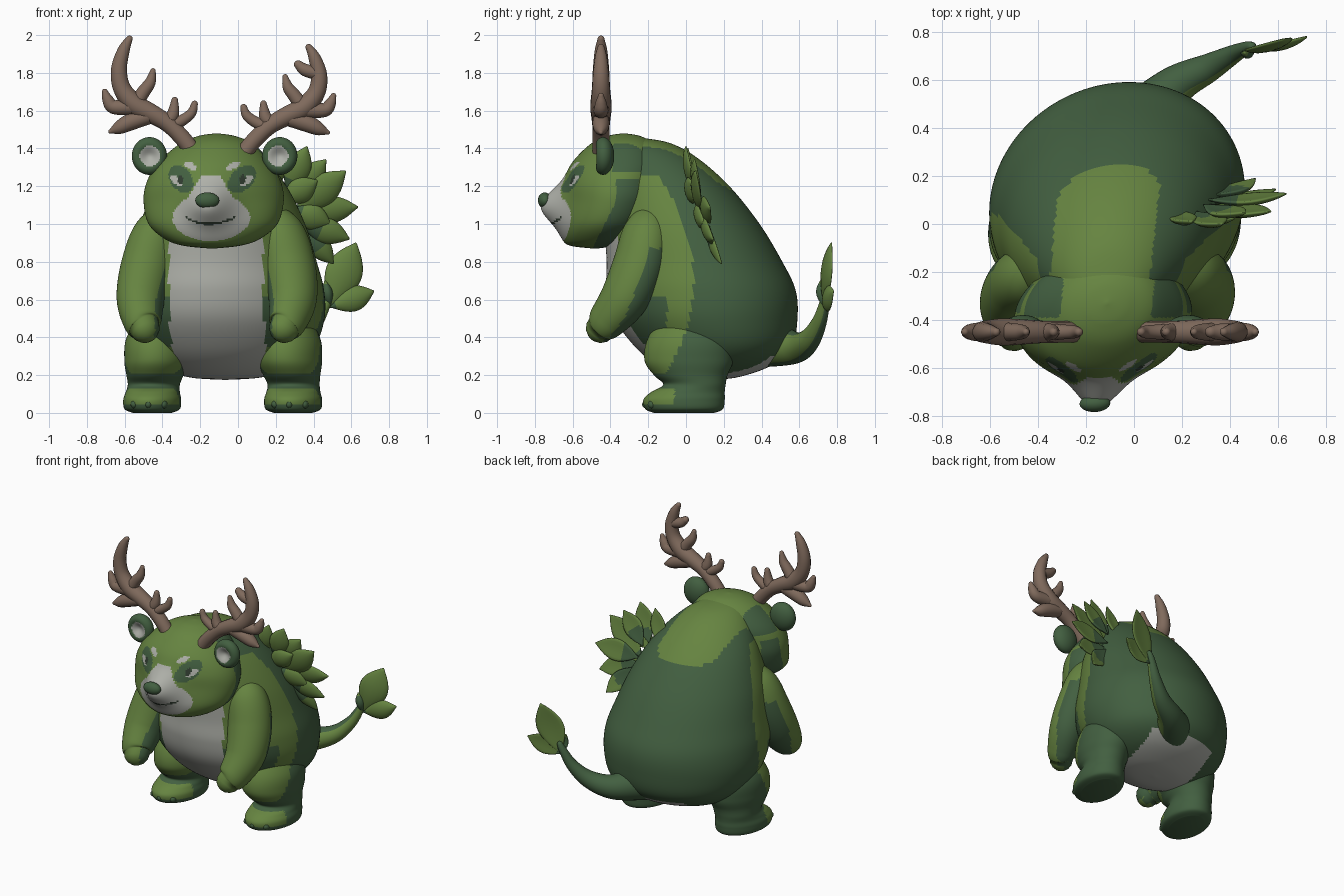
import bpy, bmesh
from math import sin, cos, pi, exp
from mathutils import Vector

if "Cube" in bpy.data.objects:
    bpy.data.objects.remove(bpy.data.objects["Cube"])

COLOURS = {
    "dark_green": (.055, .115, .052), "leaf_green": (.132, .23, .052),
    "pale_grey": (.43, .44, .40), "antler_brown": (.215, .145, .108),
    "mouth_dark": (.03, .045, .03)}
MATS = []
for mat_name, rgb in COLOURS.items():
    m = bpy.data.materials.new(mat_name)
    m.use_nodes = True
    m.diffuse_color = (*rgb, 1)
    m.node_tree.nodes["Principled BSDF"].inputs["Base Color"].default_value = (*rgb, 1)
    MATS.append(m)
DARK, LIGHT, GREY, BROWN, MOUTH = range(5)


def finish(name, bm, rule, deform=None, lean=True):
    """Colour faces by rule, lean the model sideways and make the object."""
    if deform:
        for v in bm.verts:
            deform(v.co)
    bmesh.ops.recalc_face_normals(bm, faces=bm.faces)
    bm.normal_update()
    for f in bm.faces:
        f.smooth = True
        f.material_index = rule(f.calc_center_median(), f.normal)
    if lean:
        for v in bm.verts:
            v.co.x += -.08 + .1 * v.co.y
    me = bpy.data.meshes.new(name)
    bm.to_mesh(me)
    bm.free()
    for mat in MATS:
        me.materials.append(mat)
    ob = bpy.data.objects.new(name, me)
    bpy.context.scene.collection.objects.link(ob)


def spline(pts, steps):
    """Catmull-Rom through tuples of any length."""
    out = []
    for i in range(len(pts) - 1):
        a, b, c, d = (pts[max(i - 1, 0)], pts[i], pts[i + 1], pts[min(i + 2, len(pts) - 1)])
        for k in range(steps):
            t = k / steps
            out.append([q + t / 2 * (r - p + t * (2*p - 5*q + 4*r - s + t * (3*(q - r) + s - p)))
                        for p, q, r, s in zip(a, b, c, d)])
    return out + [list(pts[-1])]


def skin(rings):
    """Skin a list of equal rings and cap both ends."""
    bm = bmesh.new()
    rows = [[bm.verts.new(p) for p in ring] for ring in rings]
    n = len(rows[0])
    for a, b in zip(rows, rows[1:]):
        for j in range(n):
            k = (j + 1) % n
            bm.faces.new((a[j], a[k], b[k], b[j]))
    bm.faces.new(rows[0][::-1])
    bm.faces.new(rows[-1])
    return bm


def stack(sections, segs, steps, side=1):
    """Loft of level ellipses: (z, y centre, x centre, x radius, y radius)."""
    return skin([[(side * x + max(rx, .004) * cos(2*pi*j/segs),
                   y + max(ry, .004) * sin(2*pi*j/segs), z) for j in range(segs)]
                 for z, y, x, rx, ry in spline(sections, steps)])


def tube(path, ref, segs=16, steps=6):
    """Round-ended tapering tube along (x, y, z, radius) points."""
    pts = spline(path, steps)
    cen = [Vector(p[:3]) for p in pts]
    last = len(pts) - 1
    rows = []
    for i, p in enumerate(pts):
        t = (cen[min(i + 1, last)] - cen[max(i - 1, 0)]).normalized()
        u = (Vector(ref) - t * t.dot(Vector(ref))).normalized()
        w = t.cross(u)
        caps = [0]
        if i == 0:
            caps = [-1.5, -1.2, -.8, -.4, 0]
        if i == last:
            caps = [0, .4, .8, 1.2, 1.5]
        for a in caps:
            r = max(p[3], .004)
            c = cen[i] + t * r * sin(a)
            rows.append([c + r * cos(a) * (u * cos(2*pi*j/segs) + w * sin(2*pi*j/segs))
                         for j in range(segs)])
    return skin(rows)


def blob(name, centre, radii, rule, deform=None, segs=32):
    bm = bmesh.new()
    bmesh.ops.create_uvsphere(bm, u_segments=segs, v_segments=segs // 2, radius=1)
    for v in bm.verts:
        v.co = Vector(c + r * q for c, r, q in zip(centre, radii, v.co))
    finish(name, bm, rule, deform)


def oval(p, x, z, rx, rz, slant=0):
    d = abs(p.x) - x
    return (d / rx) ** 2 + ((p.z - z - slant * d) / rz) ** 2 < 1


def flank_edge(z):
    return .04 - .6 * (z - .7) ** 2


# Body: pear-shaped trunk with grey belly, light flanks and a light saddle
def body_rule(p, n):
    d = abs(p.x)
    if d < .25 and (p.y < -.1 and p.z < 1.1 or n.z < -.45 and p.z < .3):
        return GREY
    s = abs(p.x + .04)
    if s < .21 and p.z > 1.17 + 3 * max(0, s - .08) ** 2:
        return LIGHT
    if p.y < -.1 and .35 < p.z < .62:
        return DARK
    return LIGHT if p.y < flank_edge(p.z) and p.z < 1.26 else DARK


finish("body", stack([
    (.175, .13, 0, .01, .01), (.19, .13, 0, .2, .15), (.25, .15, 0, .36, .3),
    (.35, .145, 0, .47, .415), (.5, .105, 0, .525, .485), (.65, .08, 0, .525, .5),
    (.8, .045, 0, .49, .465), (1, -.02, 0, .435, .41), (1.2, -.09, 0, .345, .32),
    (1.35, -.17, 0, .235, .23), (1.43, -.23, 0, .13, .14), (1.46, -.28, 0, .01, .01)],
    144, 9), body_rule)


# Head: loft with a pushed-out muzzle and painted face
def head_rule(p, n):
    d, z = abs(p.x), p.z
    if p.y < -.48:
        if d < .13 and abs(z - 1.0 - 2.2 * d * d) < .006:
            return MOUTH
        if oval(p, .165, 1.235, .016, .026):
            return MOUTH
        if oval(p, .185, 1.23, .034, .024, .4) or oval(p, .112, 1.308, .034, .02, .4):
            return GREY
        if oval(p, .162, 1.238, .07, .068, .4):
            return DARK
        if oval(p, 0, 1.035, .205, .125) or (1.05 < z < 1.255 and d < .05 + .6 * (1.255 - z)):
            return GREY
    if z > 1.27:
        return DARK if p.y > -.39 and d > .19 else LIGHT
    return DARK if z < 1.235 and -.37 - .5 * max(0, 1.12 - z) < p.y < -.25 else LIGHT


def muzzle(co):
    if co.y < -.4:
        co.y -= .125 * exp(-(co.x / .115) ** 2 - ((co.z - 1.1) / .105) ** 2)


finish("head", stack([
    (.87, -.48, -.01, .01, .01), (.885, -.49, -.01, .15, .12), (.92, -.46, -.01, .25, .19),
    (1, -.425, -.01, .34, .235), (1.12, -.39, -.01, .37, .25), (1.22, -.38, -.01, .355, .255),
    (1.32, -.36, -.01, .3, .245), (1.42, -.34, 0, .2, .17), (1.465, -.33, 0, .1, .09),
    (1.48, -.33, 0, .005, .005)], 200, 11), head_rule, muzzle)
blob("nose", (-.008, -.748, 1.125), (.064, .036, .042), lambda p, n: DARK)


# Legs with feet and claws
def leg_rule(p, n):
    if p.z > .21:
        return LIGHT if p.y < flank_edge(p.z) else DARK
    return LIGHT if .045 < p.z < .13 and p.y < -.06 else DARK


for side, label in ((1, "left"), (-1, "right")):
    finish(label + "_leg", stack([
        (0, -.01, .373, .1, .16), (.02, -.01, .373, .145, .205), (.07, -.01, .373, .152, .215),
        (.11, .01, .372, .142, .195), (.15, .045, .37, .137, .165), (.2, .025, .362, .15, .195),
        (.28, .015, .35, .172, .235), (.4, .02, .345, .165, .22), (.55, .02, .32, .1, .12),
        (.6, .02, .32, .01, .01)], 72, 8, side), leg_rule)
    for i in (-1, 0, 1):
        blob(label + "_claw", (side * .373 + i * .078, -.207 + .03 * abs(i), .045),
             (.02, .026, .022), lambda p, n: DARK, segs=16)

    # Arms: light in front, dark along the rear and inner edge
    finish(label + "_arm", tube([
        (side * x, y, z, r) for x, y, z, r in (
            (.25, -.18, 1.06, .07), (.325, -.21, .95, .125), (.375, -.25, .78, .138),
            (.402, -.325, .61, .128), (.385, -.42, .485, .102), (.37, -.45, .45, .08))],
        (1, 0, 0), 56, 12),
        lambda p, n: DARK if (n.y > .25 or n.x * side < -.75) and p.z < .87 else LIGHT)

    # Ears: flattened balls with a dished grey inside
    def dish(co):
        if co.y < -.44:
            co.y += .05 * exp(-((abs(co.x) - .345) ** 2 + (co.z - 1.36) ** 2) / .0025)

    blob(label + "_ear", (side * .345, -.44, 1.36), (.093, .06, .1),
         lambda p, n: GREY if p.y < -.44 and oval(p, .338, 1.36, .055, .055) else DARK, dish, 64)

    # Antlers: main beam and tines, as (distance from middle, z, radius)
    tall = .92 if side > 0 else 1
    branches = {
        "beam": ((.13, 1.37, .045), (.19, 1.45, .045), (.27, 1.53, .046), (.36, 1.585, .052),
                 (.45, 1.635, .056), (.515, 1.72, .048), (.53, 1.82, .043),
                 (.505, 1.92, .033), (.475, 1.98, .018)),
        "outer_tine": ((.47, 1.62, .045), (.56, 1.62, .038), (.59, 1.66, .03), (.605, 1.7, .016)),
        "low_tine": ((.38, 1.57, .045), (.47, 1.54, .046), (.53, 1.51, .036), (.575, 1.49, .012)),
        "inner_tine": ((.44, 1.64, .04), (.4, 1.7, .036), (.365, 1.75, .03), (.35, 1.81, .015)),
        "brow_tine": ((.28, 1.53, .036), (.245, 1.58, .034), (.235, 1.655, .018)),
        "base_tine": ((.25, 1.52, .034), (.185, 1.555, .03), (.145, 1.59, .026), (.13, 1.635, .018)),
        "top_tine": ((.52, 1.83, .036), (.455, 1.85, .034), (.42, 1.88, .024))}
    for part, pts in branches.items():
        if part == "top_tine" and side < 0:
            continue
        finish(label + "_antler_" + part, tube(
            [(-.1 + side * x, -.45, 1.42 + (z - 1.42) * tall, r) for x, z, r in pts],
            (0, 1, 0), 14, 5), lambda p, n: BROWN, lean=False)


# Leaves: broad pointed lofts with dark stalk ends
def leaf(name, base, tip, width, normal, shade=.2):
    base, tip, up = Vector(base), Vector(tip), Vector(normal).normalized()
    axis = tip - base
    across = axis.cross(up).normalized()
    rows = []
    for i in range(17):
        t = i / 16
        w = max(.004, width * sin(pi * t ** 1.1) ** .9)
        c = base + axis * t + up * .02 * sin(pi * t)
        rows.append([c + across * w * cos(a) + up * (.016 * sin(a) * (w / width) ** .5
                     - .015 * cos(a) ** 2 * w / width)
                     for a in (2 * pi * j / 16 for j in range(16))])
    finish(name, skin(rows), lambda p, n: DARK if (p - base).length < shade * axis.length
           else LIGHT, lean=False)


def fan(x, z, forward):
    return (x, .1 + .1 * (x - .4) - .25 * (z - 1.1) - forward, z)


for bx, bz, tx, tz, w, fwd, shade in (
        (.16, 1.16, .24, 1.40, .055, 0, .2), (.26, 1.16, .365, 1.41, .07, .02, .35),
        (.29, 1.14, .465, 1.34, .07, 0, .5), (.3, 1.06, .57, 1.28, .085, .02, .15),
        (.31, 1.06, .635, 1.09, .075, 0, .4), (.32, 1.02, .59, .92, .07, .02, .45),
        (.34, .99, .505, .79, .06, 0, .6), (.23, 1.12, .42, 1.23, .07, .045, .1),
        (.28, 1.08, .49, 1.0, .07, .035, .3)):
    leaf("shoulder_leaf", fan(bx, bz, fwd), fan(tx, tz, fwd), w, (.1, -1, -.25), shade)

# Tail with a leaf tuft
finish("tail", tube([
    (.03, .43, .37, .13), (.17, .575, .345, .085), (.31, .65, .385, .06),
    (.41, .705, .48, .04), (.47, .735, .59, .026), (.49, .74, .63, .02)], (1, -1, 0), 32, 8),
    lambda p, n: LIGHT if n.x - n.y > .75 else DARK, lean=False)
for tip, w, shade in (((.625, .77, .9), .1, .1), ((.72, .78, .645), .068, .15),
                      ((.46, .715, .7), .03, .9)):
    leaf("tail_leaf", (.485, .735, .56), tip, w, (.22, -1, 0), shade)
